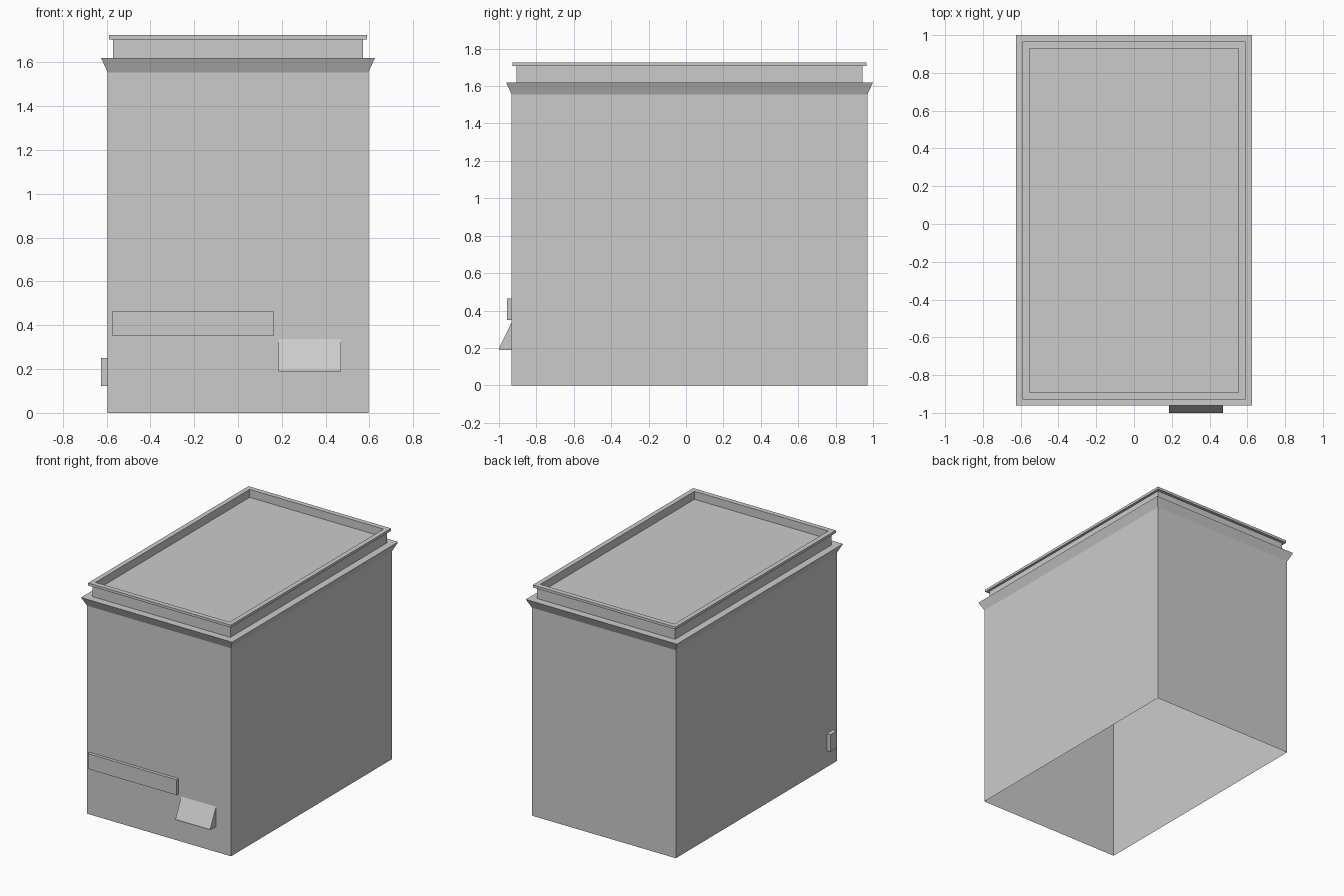
import bpy, bmesh

cube = bpy.data.objects.get("Cube")
if cube:
    bpy.data.objects.remove(cube, do_unlink=True)

grey = bpy.data.materials.new("plain_grey")
grey.use_nodes = True
grey.diffuse_color = (0.6, 0.6, 0.6, 1)
grey.node_tree.nodes["Principled BSDF"].inputs["Base Color"].default_value = (0.6, 0.6, 0.6, 1)

HX, FRONT, BACK = 0.595, -0.932, 0.97
MID, HY = (FRONT + BACK) / 2, (BACK - FRONT) / 2
EAVE, LEDGE, ROOF, TOP = 1.555, 1.62, 1.665, 1.725
GAP = 0.0006  # keeps flat panels just clear of the wall


def finish(name, bm):
    mesh = bpy.data.meshes.new(name)
    bm.to_mesh(mesh)
    bm.free()
    mesh.materials.append(grey)
    obj = bpy.data.objects.new(name, mesh)
    bpy.context.collection.objects.link(obj)
    return obj


def loft(name, rings, cap_end=False):
    """Join rectangular rings given as (half width, half depth, height)."""
    bm = bmesh.new()
    loops = [[bm.verts.new((sx * hx, MID + sy * hy, z))
              for sx, sy in ((-1, -1), (1, -1), (1, 1), (-1, 1))]
             for hx, hy, z in rings]
    for low, high in zip(loops, loops[1:]):
        for i in range(4):
            j = (i + 1) % 4
            bm.faces.new((low[i], low[j], high[j], high[i]))
    if cap_end:
        bm.faces.new(loops[-1])
    return finish(name, bm)


def box(name, x, y, z):
    bm = bmesh.new()
    bmesh.ops.create_cube(bm, size=1)
    for v in bm.verts:
        v.co = [lo + (c + 0.5) * (hi - lo) for c, (lo, hi) in zip(v.co, (x, y, z))]
    return finish(name, bm)


def front_panel(name, x, z):
    bm = bmesh.new()
    y = FRONT - GAP
    bm.faces.new([bm.verts.new(p) for p in (
        (x[0], y, z[0]), (x[1], y, z[0]), (x[1], y, z[1]), (x[0], y, z[1]))])
    return finish(name, bm)


def side_panel(name, sign, y, z):
    bm = bmesh.new()
    x = sign * (HX + GAP)
    a, b = y[::sign]
    bm.faces.new([bm.verts.new(p) for p in (
        (x, a, z[0]), (x, b, z[0]), (x, b, z[1]), (x, a, z[1]))])
    return finish(name, bm)


# Outer walls, open underneath
loft("walls", [(HX, HY, 0), (HX, HY, EAVE)])

# Flared cornice with a flat ledge
loft("cornice", [(HX, HY, EAVE), (0.625, 0.981, LEDGE), (0.571, 0.925, LEDGE)])

# Parapet, its overhanging coping and the sunken roof
loft("parapet", [(0.571, 0.925, LEDGE), (0.571, 0.925, 1.706)])
loft("coping", [(0.571, 0.925, 1.706), (0.59, 0.947, 1.706),
                (0.59, 0.947, TOP), (0.554, 0.91, TOP)])
loft("roof", [(0.554, 0.91, TOP), (0.554, 0.91, ROOF)], cap_end=True)

# Front windows, three rows of three
for row, z in enumerate((0.52, 0.89, 1.27)):
    for col, x in enumerate((-0.515, -0.145, 0.23)):
        front_panel(f"front_window_{row}_{col}", (x, x + 0.29), (z, z + 0.266))

# Side windows: a pair near the front, two stacked near the back
for side, sign, starts in (("left", 1, (-0.815, -0.625, 0.72)),
                           ("right", -1, (-0.84, -0.65, 0.7))):
    front_a, front_b, rear = starts
    for i, (y, z) in enumerate(((front_a, 1.254), (front_b, 1.254),
                                (rear, 1.254), (rear, 0.888))):
        side_panel(f"{side}_window_{i}", sign, (y, y + 0.13), (z, z + 0.237))

# Shop sign board and its flat return on the right wall
box("sign_board", (-0.573, 0.162), (FRONT - 0.024, FRONT), (0.35, 0.465))
side_panel("side_sign", -1, (-0.86, -0.64), (0.35, 0.465))

# Small box on the right wall
box("wall_box", (-0.625, -HX), (-0.89, -0.815), (0.122, 0.25))

# Sloping awning with a slim valance
bm = bmesh.new()
profile = [(FRONT, 0.188), (-1.0, 0.188), (-1.0, 0.198), (FRONT, 0.337)]
end = bm.faces.new([bm.verts.new((0.184, y, z)) for y, z in profile])
side = bmesh.ops.extrude_face_region(bm, geom=[end], use_keep_orig=True)
bmesh.ops.translate(bm, vec=(0.287, 0, 0),
                    verts=[g for g in side["geom"] if isinstance(g, bmesh.types.BMVert)])
bmesh.ops.recalc_face_normals(bm, faces=bm.faces)
finish("awning", bm)
